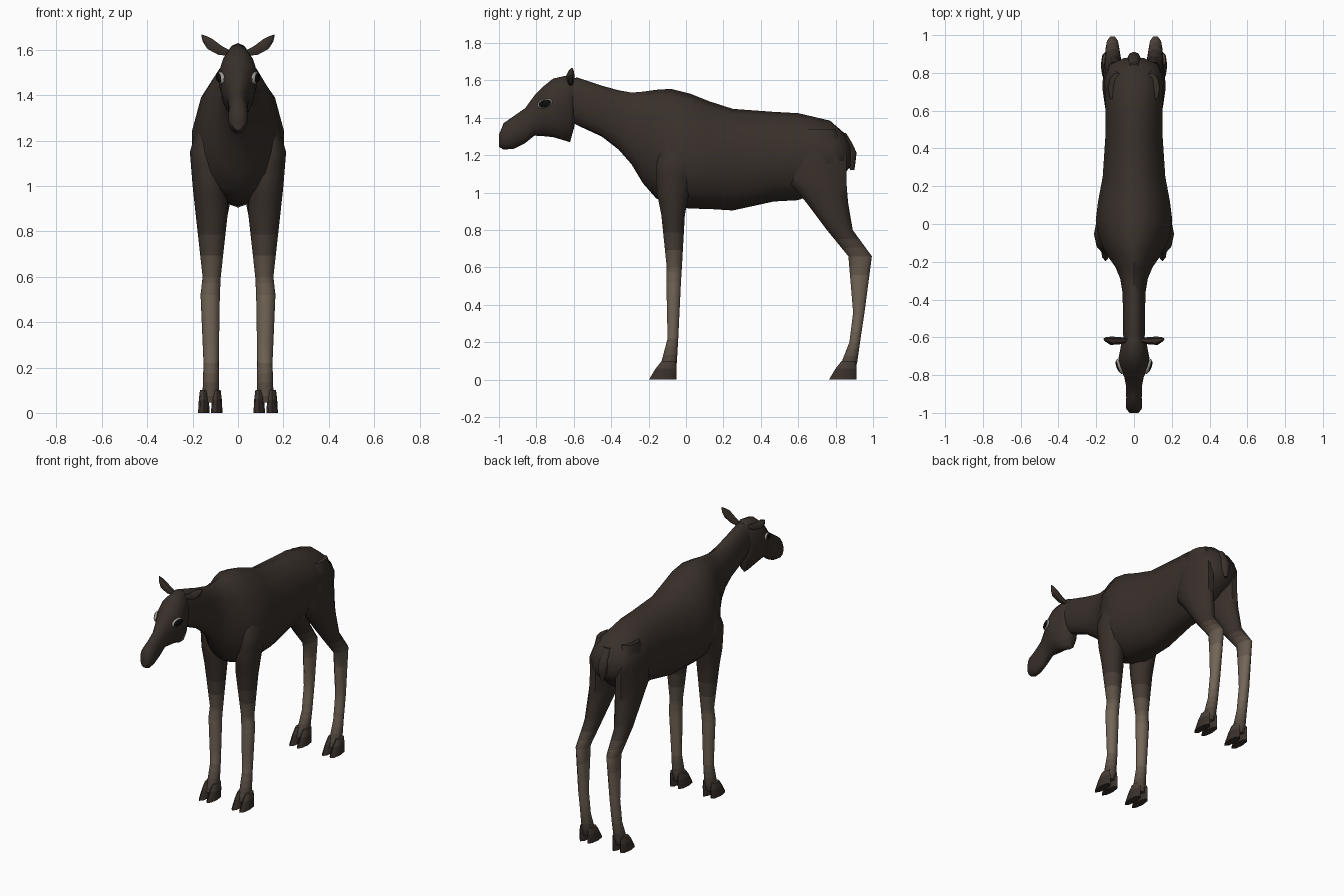
import bpy, bmesh, math
from mathutils import Vector

if "Cube" in bpy.data.objects:
    bpy.data.objects.remove(bpy.data.objects["Cube"])


def material(name, rgb):
    m = bpy.data.materials.new(name)
    m.diffuse_color = (*rgb, 1)
    m.use_nodes = True
    m.node_tree.nodes["Principled BSDF"].inputs["Base Color"].default_value = m.diffuse_color
    return m


# coat shades, from dark brown to the pale lower legs
DARK, PALE, SHADES = (0.040, 0.029, 0.023), (0.17, 0.132, 0.095), 7
COAT = [material(f"coat_{i}", [a + (b - a) * i / (SHADES - 1) for a, b in zip(DARK, PALE)])
        for i in range(SHADES)]
BLACK = material("eye_black", (0.004, 0.004, 0.004))
RIM = material("eye_rim", (0.35, 0.33, 0.3))


def shade(z):
    if z > 0.4:
        t = (0.8 - z) / 0.3
    else:
        t = (z - 0.02) / 0.25
    return round(max(0, min(1, t)) * (SHADES - 1))


def loft(name, rings, mirror=False):
    """Skin a list of equal-length point rings, cap the ends, colour by height."""
    bm = bmesh.new()
    loops = [[bm.verts.new(p) for p in r] for r in rings]
    n = len(loops[0])
    for a, b in zip(loops, loops[1:]):
        for i in range(n):
            bm.faces.new((a[i], a[(i + 1) % n], b[(i + 1) % n], b[i]))
    bm.faces.new(loops[0])
    bm.faces.new(loops[-1])
    bmesh.ops.recalc_face_normals(bm, faces=bm.faces)
    for f in bm.faces:
        f.material_index = shade(f.calc_center_median().z)
    me = bpy.data.meshes.new(name)
    bm.to_mesh(me)
    bm.free()
    for m in COAT:
        me.materials.append(m)
    ob = bpy.data.objects.new(name, me)
    bpy.context.collection.objects.link(ob)
    finish(ob, mirror)
    return ob


def finish(ob, mirror):
    if mirror:
        ob.modifiers.new("mirror", 'MIRROR')
    bpy.ops.object.select_all(action='DESELECT')
    ob.select_set(True)
    bpy.context.view_layer.objects.active = ob
    bpy.ops.object.shade_smooth_by_angle(angle=math.radians(55))


def slice_y(y, top, bottom, w, mid, n=14):
    """Upright egg-shaped section of the trunk, neck or head."""
    pts = []
    for i in range(n):
        a = 2 * math.pi * i / n + math.pi / 2
        s = math.sin(a)
        pts.append((w * math.cos(a), y, mid + s * ((top - mid) if s > 0 else (mid - bottom))))
    return pts


def slice_z(z, front, back, inner, outer, n=10):
    """Level oval section of a leg or toe."""
    return [((inner + outer) / 2 + (outer - inner) / 2 * math.cos(2 * math.pi * i / n),
             (front + back) / 2 + (back - front) / 2 * math.sin(2 * math.pi * i / n), z)
            for i in range(n)]


def densify(rows, k=3):
    out = []
    for a, b in zip(rows, rows[1:]):
        out += [tuple(p + (q - p) * j / k for p, q in zip(a, b)) for j in range(k)]
    return out + [rows[-1]]


# trunk and neck: y, top, bottom, half width, height of widest point
trunk = [(-0.64, 1.61, 1.39, .05, 1.5), (-0.58, 1.615, 1.36, .06, 1.49),
         (-0.45, 1.572, 1.30, .06, 1.44), (-0.36, 1.547, 1.23, .063, 1.40),
         (-0.29, 1.535, 1.15, .075, 1.33), (-0.23, 1.54, 1.05, .10, 1.25),
         (-0.16, 1.55, .97, .15, 1.2), (-0.08, 1.555, .93, .19, 1.16),
         (0.02, 1.53, .915, .208, 1.16), (0.12, 1.49, .913, .195, 1.16),
         (0.25, 1.448, .905, .17, 1.17), (0.47, 1.432, .953, .155, 1.2),
         (0.60, 1.425, .96, .155, 1.2), (0.77, 1.385, 1.03, .16, 1.2),
         (0.845, 1.32, 1.1, .13, 1.2), (0.88, 1.25, 1.14, .05, 1.2)]
loft("trunk_and_neck", [slice_y(*r) for r in trunk])

# head
head = [(-0.595, 1.615, 1.36, .05, 1.5), (-0.62, 1.63, 1.27, .066, 1.5),
        (-0.71, 1.61, 1.297, .084, 1.48), (-0.76, 1.57, 1.302, .076, 1.46),
        (-0.81, 1.52, 1.305, .053, 1.42), (-0.86, 1.452, 1.265, .043, 1.36),
        (-0.92, 1.41, 1.235, .042, 1.32), (-0.975, 1.372, 1.23, .044, 1.30),
        (-1.0, 1.31, 1.245, .025, 1.28)]
loft("head", [slice_y(*r) for r in head])

# ears: centre line with half height and half depth
ear = []
for x, y, z, h, d in [(.04, -.615, 1.585, .014, .012), (.08, -.618, 1.598, .022, .02),
                      (.125, -.618, 1.627, .026, .022), (.15, -.612, 1.65, .015, .012),
                      (.161, -.608, 1.666, .002, .002)]:
    ear.append([Vector((x, y, z)) + Vector((-.45 * h * math.sin(a), d * math.cos(a), h * math.sin(a)))
                for a in [i * math.pi / 3 for i in range(6)]])
loft("ears", ear, True)

# eyes with a thin pale rim
for name, mat, k, x in (("eye_rims", RIM, 1.0, .076), ("eyes", BLACK, .86, .080)):
    bm = bmesh.new()
    bmesh.ops.create_uvsphere(bm, u_segments=16, v_segments=10, radius=1)
    me = bpy.data.meshes.new(name)
    bm.to_mesh(me)
    bm.free()
    me.materials.append(mat)
    ob = bpy.data.objects.new(name, me)
    bpy.context.collection.objects.link(ob)
    for v in me.vertices:
        px, py, pz = v.co.x * .014, v.co.y * .040 * k, v.co.z * .026 * k
        v.co = (x + px + .3 * py, -.755 + py, 1.477 + pz + .2 * py)
    finish(ob, True)

# tail
tail = [(1.32, .80, .855, -.03, .03), (1.27, .82, .885, -.035, .035),
        (1.215, .85, .912, -.034, .034), (1.16, .862, .906, -.026, .026),
        (1.12, .878, .90, -.01, .01)]
loft("tail", [slice_z(*r, n=8) for r in tail])

# legs: z, front, back, inner, outer
front_leg = [(1.36, -.10, .05, .07, .15), (1.15, -.165, .06, .07, .212),
             (1.0, -.16, .02, .05, .20), (.88, -.135, -.003, .045, .187),
             (.60, -.105, -.02, .076, .156), (.52, -.107, -.025, .08, .165),
             (.22, -.10, -.04, .085, .152), (.09, -.135, -.047, .083, .156),
             (.045, -.15, -.055, .09, .155)]
hind_leg = [(1.34, .64, .80, .05, .135), (1.2, .53, .865, .03, .160),
            (1.05, .55, .866, .025, .166), (.95, .635, .872, .03, .166),
            (.80, .75, .895, .06, .160), (.66, .865, .997, .078, .150),
            (.36, .892, .956, .084, .150), (.20, .872, .932, .084, .150),
            (.09, .828, .917, .083, .156), (.045, .81, .905, .09, .155)]
loft("front_legs", [slice_z(*r) for r in densify(front_leg)], True)
loft("hind_legs", [slice_z(*r) for r in densify(hind_leg)], True)

# cloven hooves: two toes on each foot
for leg, y in (("front", -.05), ("hind", .912)):
    for side, a, b in (("inner", .068, .119), ("outer", .125, .176)):
        c = (a + b) / 2
        toe = [(.10, y - .08, y - .005, c - .017, c + .017),
               (.06, y - .112, y, c - .022, c + .022), (0, y - .148, y, a, b)]
        loft(f"{leg}_{side}_toes", [slice_z(*r, n=8) for r in toe], True)
